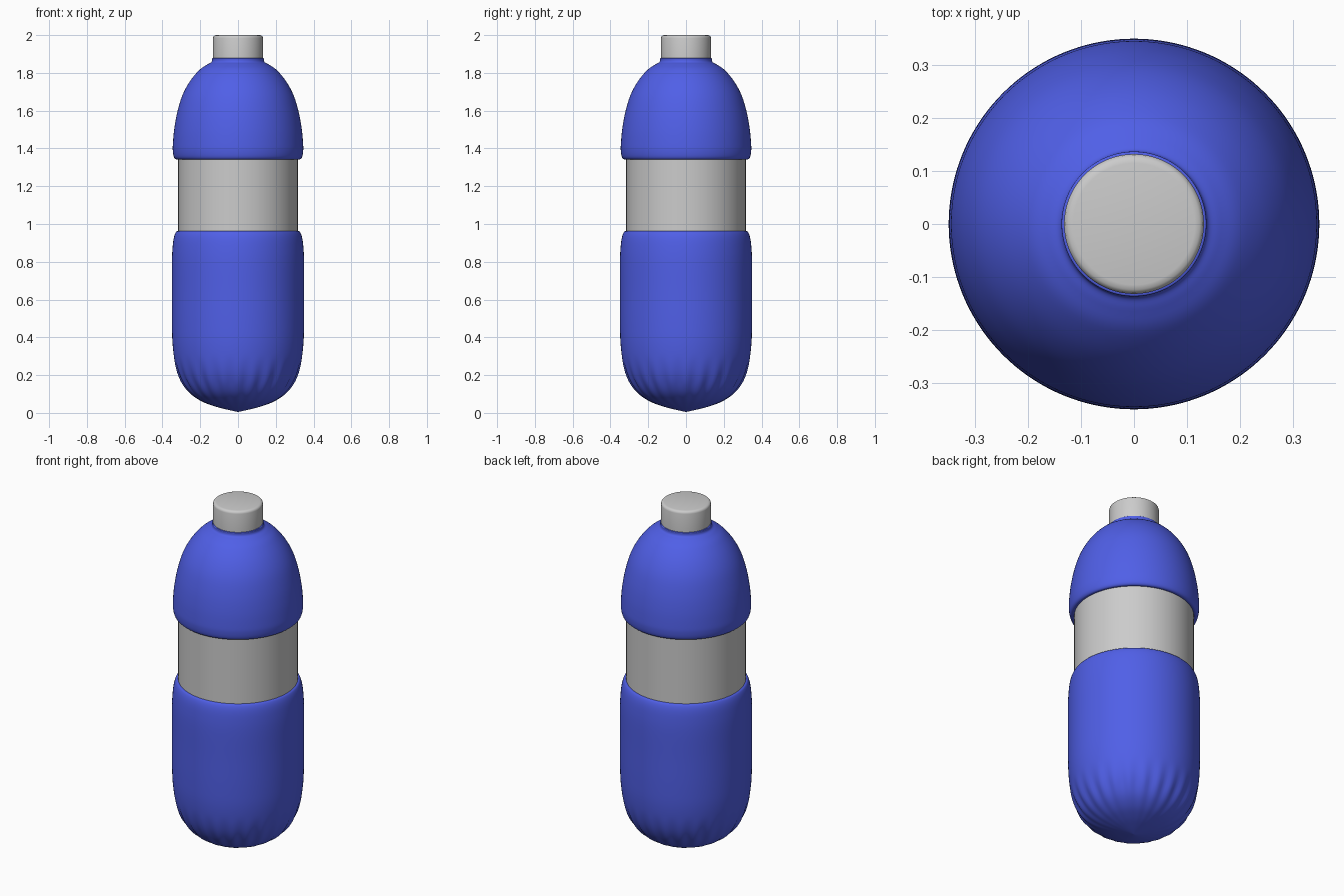
import bpy, bmesh, math

if "Cube" in bpy.data.objects:
    bpy.data.objects.remove(bpy.data.objects["Cube"])

SEG = 144


def material(name, rgba):
    m = bpy.data.materials.new(name)
    m.diffuse_color = rgba
    m.use_nodes = True
    m.node_tree.nodes["Principled BSDF"].inputs["Base Color"].default_value = m.diffuse_color
    return m


def refine(pts, n):
    """Catmull-Rom smoothing of an (r, z) profile."""
    if n < 2:
        return pts
    out = []
    for i in range(len(pts) - 1):
        a, b = pts[max(i - 1, 0)], pts[i]
        c, d = pts[i + 1], pts[min(i + 2, len(pts) - 1)]
        for k in range(n):
            t = k / n
            out.append(tuple(0.5 * (2 * q + (s - p) * t + (2 * p - 5 * q + 4 * s - u) * t * t
                                    + (3 * q - p - 3 * s + u) * t ** 3)
                             for p, q, s, u in zip(a, b, c, d)))
    return out + [pts[-1]]


def lathe(name, pts, n=1, mat=None, ripple=None):
    bm = bmesh.new()
    rings = []
    for r, z in refine(pts, n):
        if r < 1e-5:
            rings.append([bm.verts.new((0, 0, z))])
            continue
        ring = []
        for i in range(SEG):
            a = 2 * math.pi * i / SEG
            q = r + (ripple(a, z) if ripple else 0)
            ring.append(bm.verts.new((q * math.cos(a), q * math.sin(a), z)))
        rings.append(ring)
    for lo, hi in zip(rings, rings[1:]):
        for i in range(SEG):
            j = (i + 1) % SEG
            if len(lo) == 1:
                bm.faces.new((lo[0], hi[j], hi[i]))
            elif len(hi) == 1:
                bm.faces.new((lo[i], lo[j], hi[0]))
            else:
                bm.faces.new((lo[i], lo[j], hi[j], hi[i]))
    me = bpy.data.meshes.new(name)
    bm.to_mesh(me)
    bm.free()
    ob = bpy.data.objects.new(name, me)
    bpy.context.collection.objects.link(ob)
    if mat:
        me.materials.append(mat)
    bpy.ops.object.select_all(action='DESELECT')
    ob.select_set(True)
    bpy.context.view_layer.objects.active = ob
    bpy.ops.object.shade_smooth_by_angle(angle=math.radians(40))
    return ob


def base_flutes(a, z):
    # shallow grooves around the base, fading out above and below
    fade = max(0.0, 1 - abs(z - 0.16) / 0.14)
    return 0.005 * fade * math.cos(24 * a)


blue = material("blue_plastic", (0.08, 0.115, 0.8, 1))

# Lower body with fluted, slightly pointed base
lathe("lower_body", [(0, 0.005), (0.06, 0.018), (0.13, 0.037), (0.2, 0.066), (0.26, 0.112),
                     (0.305, 0.18), (0.332, 0.26), (0.346, 0.36), (0.35, 0.48), (0.35, 0.65),
                     (0.35, 0.8), (0.346, 0.88), (0.339, 0.93), (0.328, 0.958), (0.316, 0.962)],
      5, blue, base_flutes)

# Recessed label band
lathe("label_band", [(0.317, 0.955), (0.317, 1.35)])

# Domed shoulder running up into the neck collar
lathe("shoulder", [(0.316, 1.343), (0.33, 1.343), (0.34, 1.356), (0.345, 1.385), (0.345, 1.42),
                   (0.338, 1.5), (0.322, 1.59), (0.295, 1.68), (0.255, 1.755), (0.205, 1.815),
                   (0.165, 1.843), (0.143, 1.855), (0.137, 1.865), (0.136, 1.877), (0.125, 1.878)],
      5, blue)

# Screw cap
lathe("cap", [(0, 1.865), (0.132, 1.865), (0.132, 1.985), (0.130, 1.993), (0.124, 1.998),
              (0.115, 2.0), (0, 2.0)])
